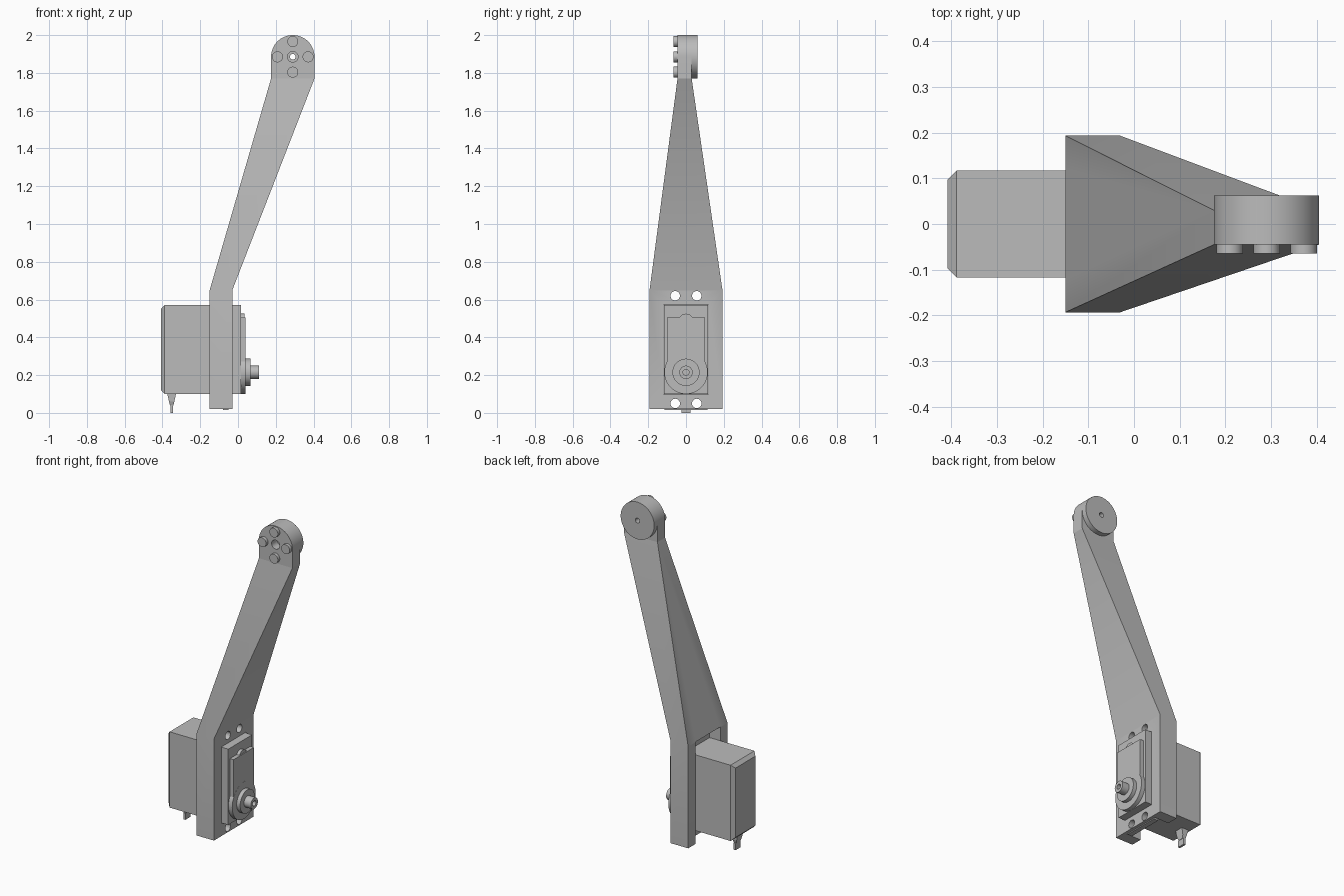
import bpy, bmesh, math
from mathutils import Matrix

if "Cube" in bpy.data.objects:
    bpy.data.objects.remove(bpy.data.objects["Cube"])

grey = bpy.data.materials.new("plain grey")
grey.use_nodes = True
colour = (0.5, 0.5, 0.5, 1)
grey.diffuse_color = colour
grey.node_tree.nodes["Principled BSDF"].inputs["Base Color"].default_value = colour


def finish(name, bm):
    bmesh.ops.recalc_face_normals(bm, faces=bm.faces)
    mesh = bpy.data.meshes.new(name)
    bm.to_mesh(mesh)
    bm.free()
    mesh.materials.append(grey)
    obj = bpy.data.objects.new(name, mesh)
    bpy.context.collection.objects.link(obj)
    return obj


def activate(obj):
    bpy.ops.object.select_all(action='DESELECT')
    obj.select_set(True)
    bpy.context.view_layer.objects.active = obj


def smooth(obj):
    activate(obj)
    bpy.ops.object.shade_smooth_by_angle(angle=math.radians(30))
    return obj


def loft(name, rings):
    """Solid through rings of equal point count, capped at both ends."""
    bm = bmesh.new()
    loops = [[bm.verts.new(p) for p in ring] for ring in rings]
    n = len(loops[0])
    for low, high in zip(loops, loops[1:]):
        for i in range(n):
            j = (i + 1) % n
            bm.faces.new((low[i], low[j], high[j], high[i]))
    bm.faces.new(loops[0])
    bm.faces.new(loops[-1])
    return finish(name, bm)


def rect(x0, x1, y0, y1, z):
    return [(x0, y0, z), (x1, y0, z), (x1, y1, z), (x0, y1, z)]


def box(name, x0, x1, y0, y1, z0, z1):
    return loft(name, [rect(x0, x1, y0, y1, z) for z in (z0, z1)])


def rod(name, axis, start, end, u, v, r, sides=40):
    """Cylinder along x (u, v = y, z) or along y (u, v = x, z)."""
    def point(t, a):
        p, q = u + r * math.cos(a), v + r * math.sin(a)
        return (t, p, q) if axis == 'X' else (p, t, q)
    angles = [2 * math.pi * i / sides for i in range(sides)]
    return smooth(loft(name, [[point(t, a) for a in angles] for t in (start, end)]))


def boolean(obj, other, mode='DIFFERENCE'):
    mod = obj.modifiers.new("cut", 'BOOLEAN')
    mod.operation, mod.object, mod.solver = mode, other, 'EXACT'
    activate(obj)
    bpy.ops.object.modifier_apply(modifier=mod.name)
    bpy.data.objects.remove(other)


# Arm: rectangular servo frame that tapers up to the joint
HALF, NECK, SHOULDER = 0.193, 1.77, 0.65
arm = loft("arm", [rect(-0.15, -0.03, -HALF, HALF, 0.02),
                   rect(-0.15, -0.03, -HALF, HALF, SHOULDER),
                   rect(0.175, 0.405, -0.045, 0.03, NECK)])
boolean(arm, box("pocket_cutter", -0.3, -0.05, -0.122, 0.122, -0.1, 0.652))
boolean(arm, box("window_cutter", -0.3, 0.1, -0.119, 0.119, 0.098, 0.573))

# Mounting ears of the servo, inside the frame pocket
ears = box("servo_ears", -0.08, -0.05, -0.115, 0.115, 0.014, 0.65)
for part in (arm, ears):
    for y in (-0.057, 0.057):
        for z in (0.05, 0.62):
            boolean(part, rod("hole_cutter", 'X', -0.3, 0.1, y, z, 0.025, 24))
    smooth(part)

# Joint head: arched slab with a round disc behind it
CX, CZ, R = 0.29, 1.885, 0.115
arch = [(CX - R, NECK), (CX + R, NECK)]
arch += [(CX + R * math.cos(math.pi * i / 32), CZ + R * math.sin(math.pi * i / 32))
         for i in range(33)]
head = loft("joint_head", [[(x, y, z) for x, z in arch] for y in (-0.045, 0.03)])
disc = rod("joint_disc", 'Y', 0.03, 0.062, CX, CZ, R, 64)
boolean(head, rod("bore_cutter", 'Y', -0.1, 0.01, CX, CZ, 0.028))
for part in (head, disc):
    boolean(part, rod("pin_cutter", 'Y', -0.1, 0.1, CX, CZ, 0.015, 24))
    smooth(part)

# Bolt heads around the joint
for i in range(4):
    a = i * math.pi / 2
    rod("joint_bolt", 'Y', -0.065, -0.04, CX + 0.081 * math.cos(a),
        CZ + 0.081 * math.sin(a), 0.029)

# Servo case with chamfered rear edges
case = box("servo_case", -0.408, 0.015, -0.117, 0.117, 0.1, 0.57)
bm = bmesh.new()
bm.from_mesh(case.data)
rear = [e for e in bm.edges if all(v.co.x < -0.4 for v in e.verts)]
bmesh.ops.bevel(bm, geom=rear, offset=0.02, segments=1, affect='EDGES')
bm.to_mesh(case.data)
bm.free()

# Gear cover: narrow plate, round output end and small round bump
box("gear_cover", 0.01, 0.04, -0.1, 0.1, 0.215, 0.505)
rod("gear_cover_round", 'X', 0.01, 0.041, 0, 0.215, 0.115, 64)
rod("gear_cover_bump", 'X', 0.01, 0.034, 0, 0.485, 0.04)

# Output boss and hollow shaft
rod("shaft_boss", 'X', 0.035, 0.065, 0, 0.215, 0.072)
shaft = rod("output_shaft", 'X', 0.06, 0.112, 0, 0.215, 0.035)
boolean(shaft, rod("bore_cutter", 'X', 0.08, 0.2, 0, 0.215, 0.016, 24))
smooth(shaft)

# Cable outlet under the case
loft("cable_grommet", [rect(-0.36, -0.342, -0.018, 0.018, 0.04),
                       rect(-0.365, -0.337, -0.025, 0.025, 0.06),
                       rect(-0.375, -0.328, -0.028, 0.028, 0.102)])
box("cable", -0.358, -0.344, -0.025, 0.025, 0.0, 0.042)
